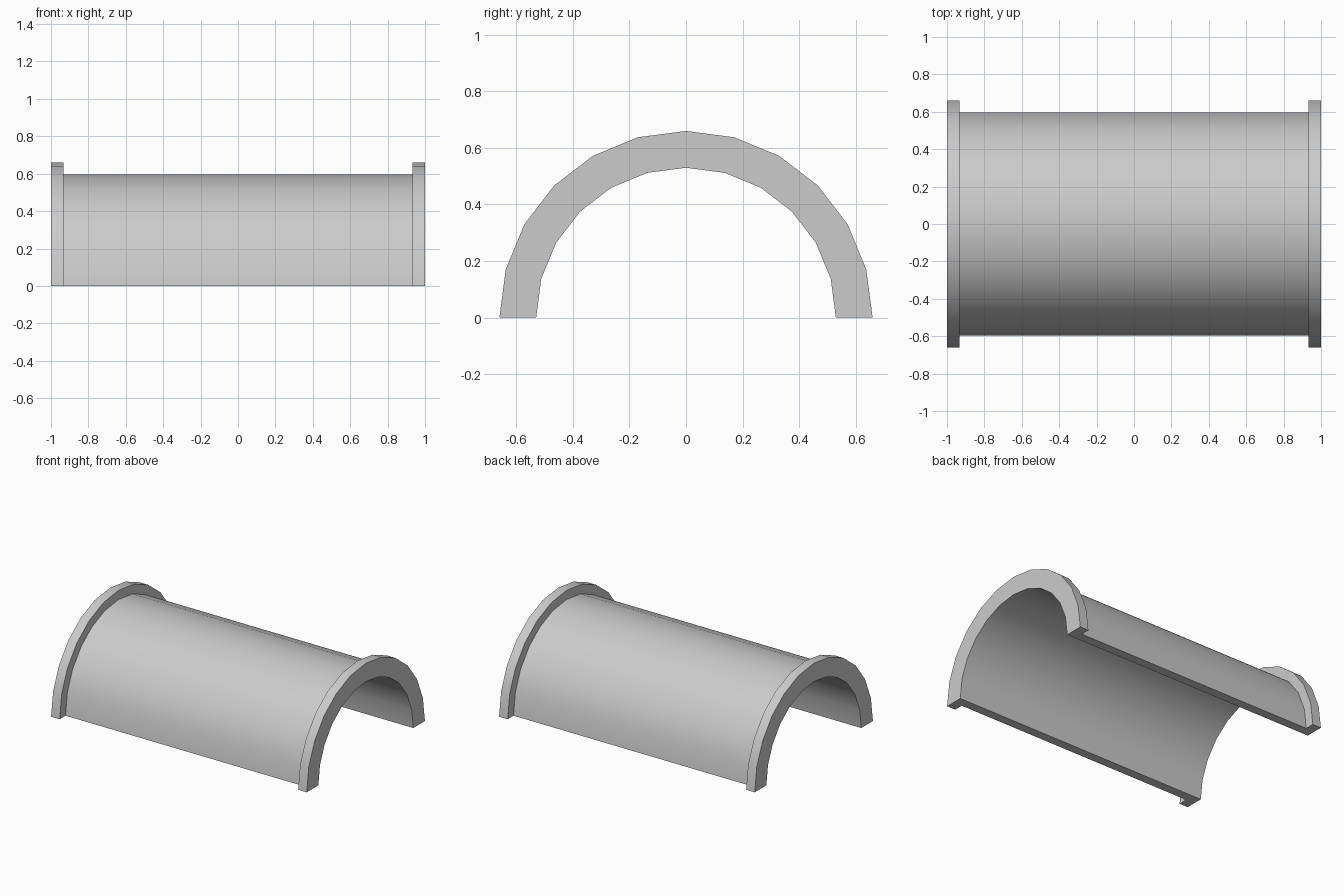
import bpy, bmesh
from math import pi, sin, cos

cube = bpy.data.objects.get("Cube")
if cube:
    bpy.data.objects.remove(cube, do_unlink=True)

SEGMENTS = 12          # flats around the half circle
HALF_LENGTH = 1.0
RIM_WIDTH = 0.067
INNER, OUTER, RIM = 0.53, 0.595, 0.66

# Plain grey material
grey = bpy.data.materials.new("light_grey")
grey.use_nodes = True
colour = (0.6, 0.6, 0.6, 1)
grey.diffuse_color = colour
grey.node_tree.nodes["Principled BSDF"].inputs["Base Color"].default_value = colour

# Wall section as (x, radius): thin shell with a raised rim at each end
step = HALF_LENGTH - RIM_WIDTH
half = [(step, OUTER), (step, RIM), (HALF_LENGTH, RIM), (HALF_LENGTH, INNER)]
profile = half + [(-x, r) for x, r in reversed(half)]

# Sweep the section over the half circle
bm = bmesh.new()
rings = []
for i in range(SEGMENTS + 1):
    a = pi * i / SEGMENTS
    rings.append([bm.verts.new((x, -r * cos(a), r * sin(a))) for x, r in profile])
count = len(profile)
for near, far in zip(rings, rings[1:]):
    for j in range(count):
        k = (j + 1) % count
        bm.faces.new((near[j], near[k], far[k], far[j]))

# Flat feet on the ground
bm.faces.new(rings[0])
bm.faces.new(rings[-1])
bmesh.ops.recalc_face_normals(bm, faces=bm.faces)

mesh = bpy.data.meshes.new("half_pipe")
bm.to_mesh(mesh)
bm.free()
mesh.materials.append(grey)
pipe = bpy.data.objects.new("half_pipe", mesh)
bpy.context.collection.objects.link(pipe)

# Smooth curve, crisp rims
bpy.ops.object.select_all(action="DESELECT")
pipe.select_set(True)
bpy.context.view_layer.objects.active = pipe
bpy.ops.object.shade_smooth_by_angle(angle=pi / 6)
